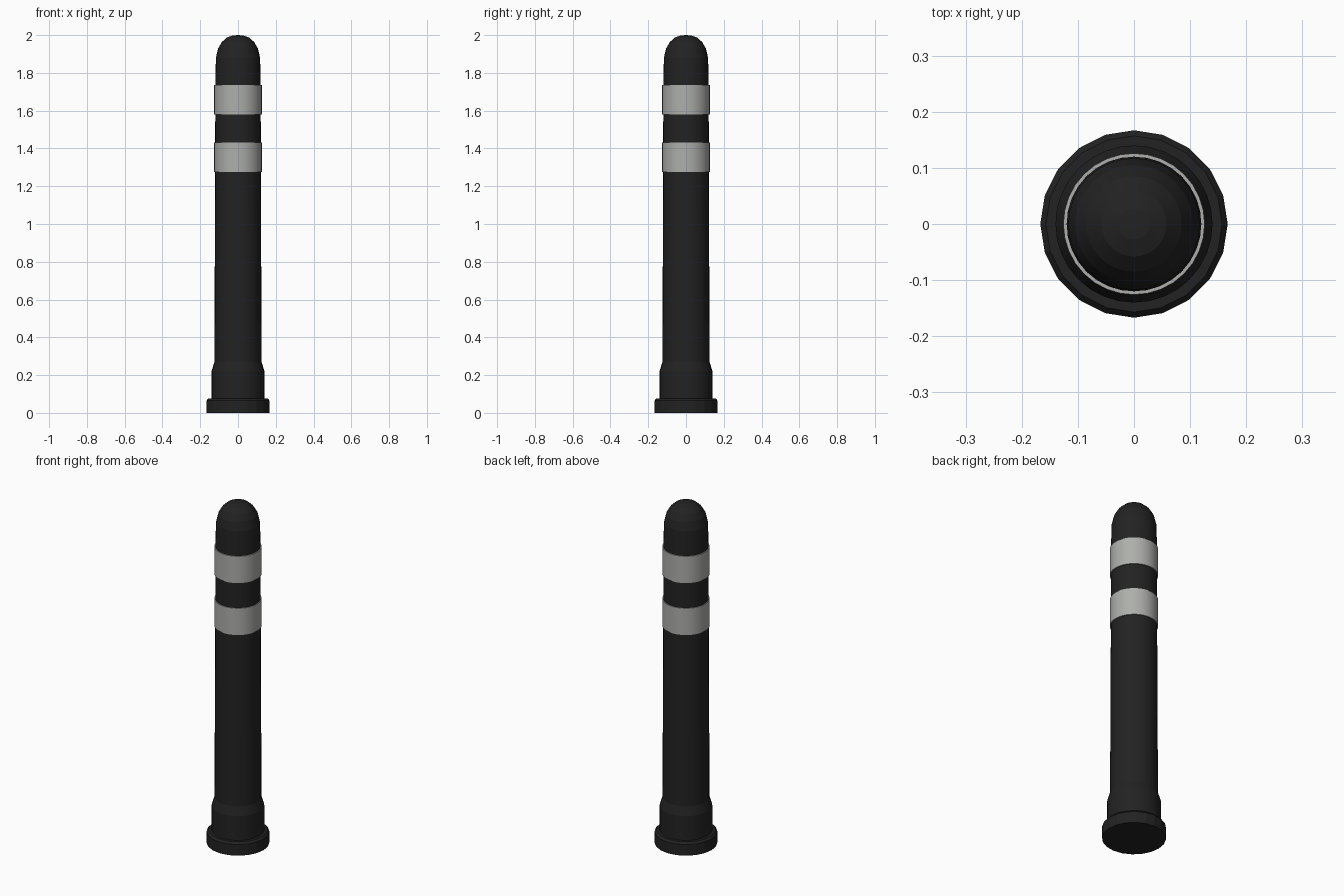
import bpy
import bmesh
from math import cos, sin, pi, radians

cube = bpy.data.objects.get("Cube")
if cube:
    bpy.data.objects.remove(cube, do_unlink=True)


def material(name, color):
    m = bpy.data.materials.new(name)
    m.use_nodes = True
    m.diffuse_color = color
    m.node_tree.nodes["Principled BSDF"].inputs["Base Color"].default_value = color
    return m


def lathe(name, profile, sides, mat, closed=False):
    """Revolve (radius, height) points around z; radius 0 makes a pole."""
    bm = bmesh.new()
    rings = []
    for r, z in profile:
        count = sides if r else 1
        rings.append([bm.verts.new((r * cos(2 * pi * i / sides),
                                    r * sin(2 * pi * i / sides), z))
                      for i in range(count)])
    pairs = list(zip(rings, rings[1:]))
    if closed:
        pairs.append((rings[-1], rings[0]))
    for low, high in pairs:
        for i in range(sides):
            j = (i + 1) % sides
            corners = [low[i % len(low)], low[j % len(low)],
                       high[j % len(high)], high[i % len(high)]]
            bm.faces.new(list(dict.fromkeys(corners)))
    if not closed and len(rings[0]) > 1:
        bm.faces.new(rings[0][::-1])
    bmesh.ops.recalc_face_normals(bm, faces=bm.faces)
    mesh = bpy.data.meshes.new(name)
    bm.to_mesh(mesh)
    bm.free()
    mesh.materials.append(mat)
    obj = bpy.data.objects.new(name, mesh)
    bpy.context.collection.objects.link(obj)
    bpy.ops.object.select_all(action="DESELECT")
    obj.select_set(True)
    bpy.context.view_layer.objects.active = obj
    bpy.ops.object.shade_smooth_by_angle(angle=radians(12))
    return obj


rubber = material("black rubber", (0.016, 0.016, 0.016, 1))
reflective = material("reflective grey", (0.42, 0.43, 0.41, 1))

# Wide foot with a bevelled rim
lathe("foot", [(0.167, 0), (0.167, 0.065), (0.157, 0.077), (0, 0.077)], 20, rubber)

# Collar tapering into the post, closed by a rounded cap
lathe("post", [(0.14, 0.07), (0.14, 0.22), (0.125, 0.27), (0.124, 0.56),
               (0.121, 1.27), (0.12, 1.76), (0.117, 1.88), (0.105, 1.93),
               (0.085, 1.964), (0.058, 1.988), (0.028, 1.998), (0, 2.0)], 32, rubber)

# Reflective sleeves
for label, bottom in (("lower", 1.275), ("upper", 1.58)):
    top = bottom + 0.157
    lathe(label + "_band", [(0.118, bottom), (0.126, bottom),
                            (0.126, top), (0.118, top)], 32, reflective, closed=True)
